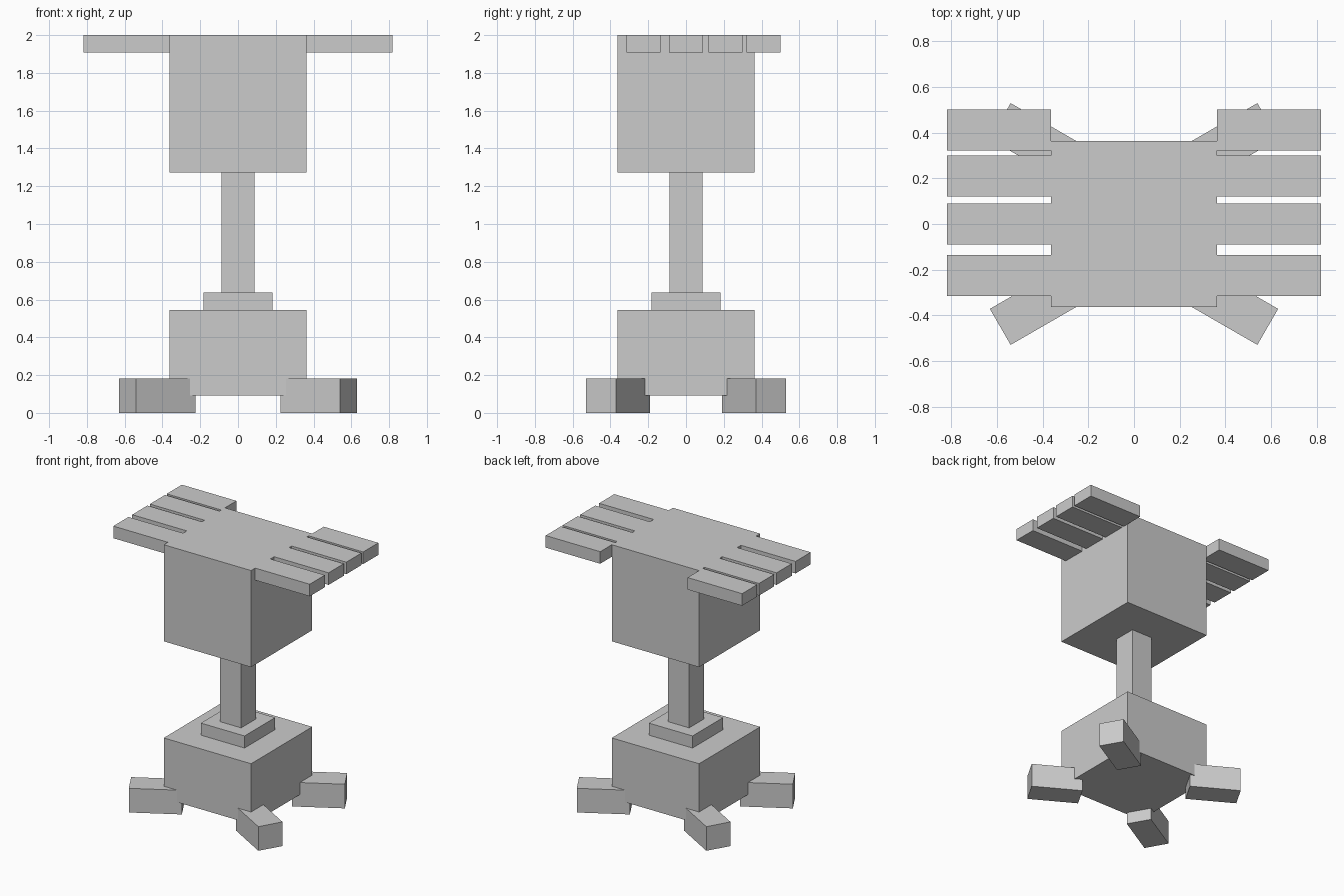
import bpy
from math import radians

if "Cube" in bpy.data.objects:
    bpy.data.objects.remove(bpy.data.objects["Cube"])

U = 1 / 11  # the model follows a regular grid of this size


def box(name, size, center, turn=0.0):
    bpy.ops.mesh.primitive_cube_add(size=1, location=center,
                                    rotation=(0, 0, radians(turn)))
    ob = bpy.context.object
    ob.name = name
    ob.scale = size
    bpy.ops.object.transform_apply(location=False, rotation=False, scale=True)
    return ob


def block(name, half, z0, z1):
    return box(name, (2 * half, 2 * half, z1 - z0), (0, 0, (z0 + z1) / 2))


# Central stack
block("base", 4 * U, U, 6 * U)
block("collar", 2 * U, 6 * U, 7 * U)
block("post", 0.088, 7 * U, 14 * U)
block("head", 4 * U, 14 * U, 22 * U)

# Splayed feet at the four corners
for sx, side in ((-1, "left"), (1, "right")):
    for sy, end in ((-1, "front"), (1, "back")):
        box(f"foot_{end}_{side}", (4 * U, 2 * U, 2 * U),
            (sx * 0.4275, sy * 0.359, U), sx * sy * 30)

# Flat slats reaching out from the top of the head
for sx, side in ((-1, "left"), (1, "right")):
    for i, y in enumerate((-0.225, 0.0, 0.21, 0.411)):
        box(f"slat_{side}_{i + 1}", (5 * U, 0.18, U),
            (sx * 6.5 * U, y, 21.5 * U))
